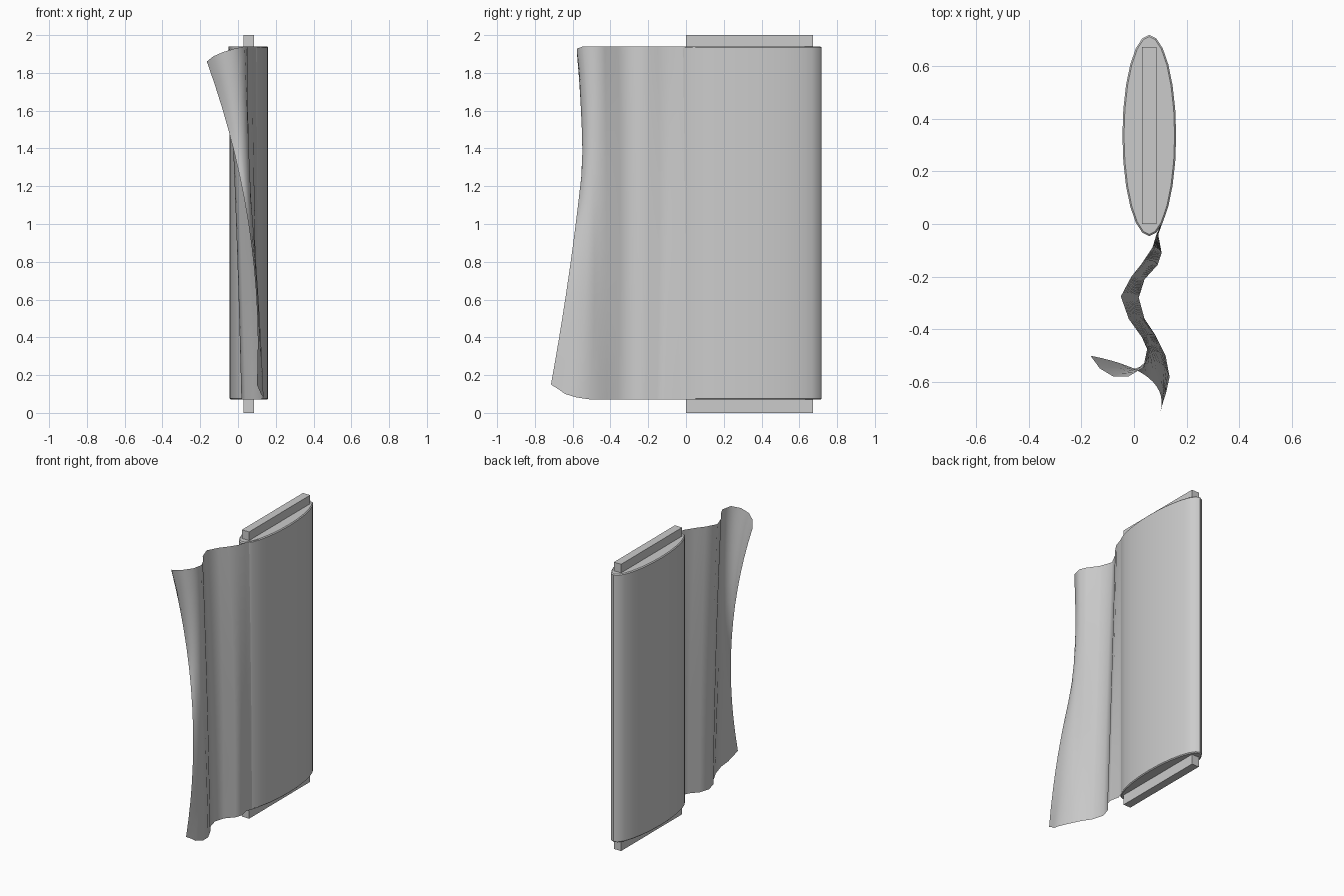
import bpy, bmesh, math

if "Cube" in bpy.data.objects:
    bpy.data.objects.remove(bpy.data.objects["Cube"])

Z0, Z1 = 0.07, 1.94


def make_object(name, bm, angle=40):
    mesh = bpy.data.meshes.new(name)
    bm.to_mesh(mesh)
    bm.free()
    ob = bpy.data.objects.new(name, mesh)
    bpy.context.collection.objects.link(ob)
    bpy.ops.object.select_all(action='DESELECT')
    ob.select_set(True)
    bpy.context.view_layer.objects.active = ob
    bpy.ops.object.shade_smooth_by_angle(angle=math.radians(angle))
    return ob


def prism(name, outline, z0, z1, bevel):
    bm = bmesh.new()
    face = bm.faces.new([bm.verts.new((x, y, z0)) for x, y in outline])
    ext = bmesh.ops.extrude_face_region(bm, geom=[face])
    top = [v for v in ext['geom'] if isinstance(v, bmesh.types.BMVert)]
    bmesh.ops.translate(bm, verts=top, vec=(0, 0, z1 - z0))
    bmesh.ops.recalc_face_normals(bm, faces=bm.faces)
    if bevel:
        rims = [e for e in bm.edges if abs(e.verts[0].co.z - e.verts[1].co.z) < 1e-4]
        bmesh.ops.bevel(bm, geom=rims, offset=bevel, segments=1, affect='EDGES')
    return make_object(name, bm)


# flat board in the middle of the bolt
prism("core_board", [(0.03, 0), (0.086, 0), (0.086, 0.672), (0.03, 0.672)], 0, 2, 0)

# wound fabric: long oval roll
N = 24
oval = [(0.058 + 0.102 * math.cos(2 * math.pi * i / N),
         0.336 + 0.382 * math.sin(2 * math.pi * i / N)) for i in range(N)]
prism("fabric_roll", oval, Z0, Z1, 0.006)

# loose fabric end: three wavy cross-sections blended along the height
top = [(.124, .05), (.085, -.04), (.07, -.09), (.03, -.15), (-.01, -.2),
       (-.05, -.275), (-.02, -.36), (.03, -.43), (.05, -.475), (.035, -.545),
       (-.02, -.578), (-.08, -.578), (-.13, -.548), (-.165, -.5)]
mid = [(.124, .05), (.088, -.04), (.085, -.09), (.06, -.14), (.015, -.2),
       (-.018, -.275), (.005, -.35), (.05, -.42), (.06, -.46), (.065, -.495),
       (.06, -.525), (.045, -.547), (.035, -.555), (.02, -.56)]
low = [(.124, .05), (.092, -.04), (.105, -.11), (.09, -.155), (.04, -.21),
       (.018, -.28), (.04, -.36), (.08, -.42), (.10, -.46), (.12, -.5),
       (.135, -.58), (.122, -.64), (.112, -.67), (.10, -.715)]
shrink = [0] * 10 + [.012, .03, .052, .08]
M, ROWS = 0.386, 14

bm = bmesh.new()
grid = []
for r in range(ROWS + 1):
    s = r / ROWS
    w = ((s - M) * (s - 1) / M, s * (s - 1) / (M * (M - 1)), s * (s - M) / (1 - M))
    row = []
    for a, b, c, d in zip(top, mid, low, shrink):
        x, y = (w[0] * a[k] + w[1] * b[k] + w[2] * c[k] for k in (0, 1))
        row.append(bm.verts.new((x, y, (Z1 - d) + (Z0 - Z1 + 2 * d) * s)))
    grid.append(row)
for g, h in zip(grid, grid[1:]):
    for i in range(len(g) - 1):
        bm.faces.new((g[i], g[i + 1], h[i + 1], h[i]))
bmesh.ops.recalc_face_normals(bm, faces=bm.faces)
make_object("loose_fabric_end", bm, 60)
